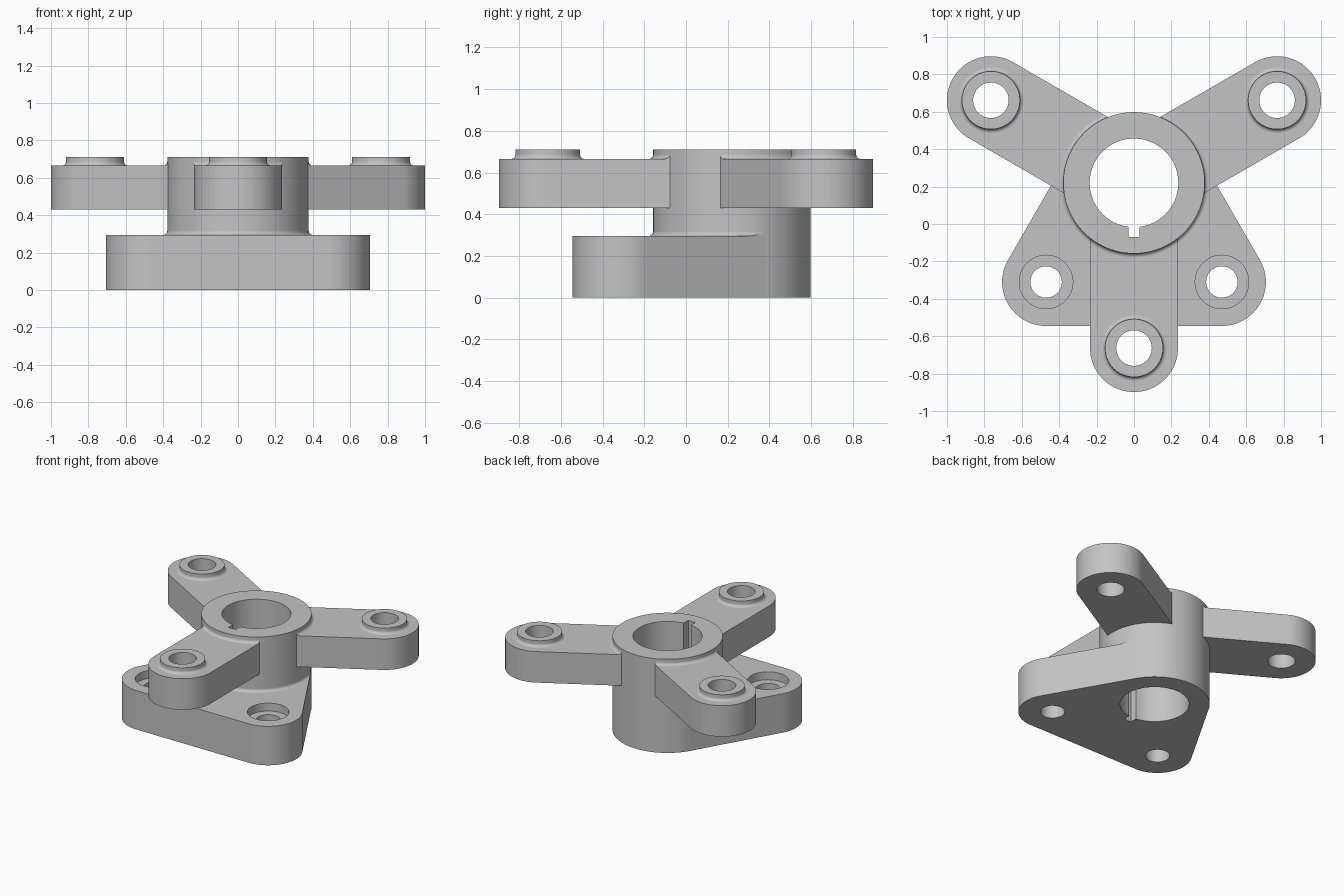
import bpy, bmesh, math
from mathutils import Vector
from mathutils.geometry import convex_hull_2d

if "Cube" in bpy.data.objects:
    bpy.data.objects.remove(bpy.data.objects["Cube"])

HUB = (0.0, 0.22)
HUB_R, BORE_R = 0.378, 0.237
ARM_R, ARM_LEN = 0.235, 0.8833
BASE_TOP, ARM_LOW, ARM_TOP, TOP = 0.295, 0.43, 0.665, 0.71
FILLET = 0.022
N = 96

grey = bpy.data.materials.new("cast_grey")
grey.diffuse_color = (0.55, 0.55, 0.55, 1)
grey.use_nodes = True
grey.node_tree.nodes["Principled BSDF"].inputs["Base Color"].default_value = grey.diffuse_color


def make_object(name, bm):
    bmesh.ops.recalc_face_normals(bm, faces=bm.faces[:])
    mesh = bpy.data.meshes.new(name)
    bm.to_mesh(mesh)
    bm.free()
    mesh.materials.append(grey)
    ob = bpy.data.objects.new(name, mesh)
    bpy.context.collection.objects.link(ob)
    return ob


def circle(c, r, n=N):
    return [Vector((c[0] + r * math.cos(2 * math.pi * i / n),
                    c[1] + r * math.sin(2 * math.pi * i / n))) for i in range(n)]


def hull(*discs):
    pts = [p for c, r in discs for p in circle(c, r)]
    return [pts[i] for i in convex_hull_2d(pts)]


def prism(name, outline, z0, z1):
    bm = bmesh.new()
    low = [bm.verts.new((p[0], p[1], z0)) for p in outline]
    high = [bm.verts.new((p[0], p[1], z1)) for p in outline]
    bm.faces.new(low)
    bm.faces.new(high)
    k = len(low)
    for i in range(k):
        j = (i + 1) % k
        bm.faces.new((low[i], low[j], high[j], high[i]))
    return make_object(name, bm)


def cylinder(name, c, r, z0, z1):
    return prism(name, circle(c, r), z0, z1)


def fillet_ring(name, c, r, z, f=FILLET, inner=0.04):
    """Solid ring with a concave quarter-round outer corner."""
    prof = [(r - inner, z - 0.01), (r + f, z - 0.01)]
    for i in range(7):
        a = math.pi / 2 * i / 6
        prof.append((r + f - f * math.sin(a), z + f - f * math.cos(a)))
    prof.append((r - inner, z + f))
    bm = bmesh.new()
    rings = []
    for i in range(N):
        t = 2 * math.pi * i / N
        rings.append([bm.verts.new((c[0] + p * math.cos(t), c[1] + p * math.sin(t), h))
                      for p, h in prof])
    k = len(prof)
    for i in range(N):
        a, b = rings[i], rings[(i + 1) % N]
        for j in range(k):
            m = (j + 1) % k
            bm.faces.new((a[j], a[m], b[m], b[j]))
    return make_object(name, bm)


def combine(target, tool, operation):
    mod = target.modifiers.new("bool", 'BOOLEAN')
    mod.operation, mod.solver, mod.object = operation, 'EXACT', tool
    bpy.context.view_layer.objects.active = target
    bpy.ops.object.modifier_apply(modifier=mod.name)
    bpy.data.objects.remove(tool, do_unlink=True)


# hub
body = cylinder("hub_bracket", HUB, HUB_R, 0, TOP)

# triangular base flange, with its fillet against the hub
feet = [(s * 0.47, -0.31) for s in (-1, 1)]
flange = [(f, ARM_R) for f in feet]
combine(body, prism("base_flange", hull((HUB, HUB_R - 0.001), *flange), 0, BASE_TOP), 'UNION')
ring = fillet_ring("base_fillet", HUB, HUB_R, BASE_TOP)
inset = [(f, ARM_R - 0.001) for f in feet]
combine(ring, prism("base_clip", hull((HUB, HUB_R - 0.002), *inset), 0, 1), 'INTERSECT')
combine(body, ring, 'UNION')

# three arms with raised bosses and fillets
ends = []
for deg in (30, 150, 270):
    a = math.radians(deg)
    end = (HUB[0] + ARM_LEN * math.cos(a), HUB[1] + ARM_LEN * math.sin(a))
    ends.append(end)
    combine(body, prism("arm", hull((HUB, ARM_R), (end, ARM_R)), ARM_LOW, ARM_TOP), 'UNION')
    ring = fillet_ring("arm_fillet", HUB, HUB_R, ARM_TOP)
    combine(ring, prism("arm_clip", hull((end, ARM_R - 0.0005),
                                         ((HUB[0] + 0.25 * math.cos(a), HUB[1] + 0.25 * math.sin(a)),
                                          ARM_R - 0.0005)), 0, 1), 'INTERSECT')
    combine(body, ring, 'UNION')
    boss = cylinder("boss", end, 0.155, ARM_TOP - 0.03, TOP)
    combine(boss, fillet_ring("boss_fillet", end, 0.155, ARM_TOP), 'UNION')
    combine(body, boss, 'UNION')

# bore, keyway and bolt holes
combine(body, cylinder("bore", HUB, BORE_R, -1, 2), 'DIFFERENCE')
key = [(-0.03, -0.07), (0.03, -0.07), (0.03, 0.1), (-0.03, 0.1)]
combine(body, prism("keyway", key, -1, 2), 'DIFFERENCE')
for end in ends:
    combine(body, cylinder("arm_hole", end, 0.095, 0.36, 2), 'DIFFERENCE')
for f in feet:
    combine(body, cylinder("base_hole", f, 0.084, -1, 0.35), 'DIFFERENCE')
    combine(body, cylinder("counterbore", f, 0.143, BASE_TOP - 0.06, 0.36), 'DIFFERENCE')

# smooth round walls, crisp edges
bpy.ops.object.select_all(action='DESELECT')
body.select_set(True)
bpy.context.view_layer.objects.active = body
bpy.ops.object.shade_smooth_by_angle(angle=math.radians(30))
wn = body.modifiers.new("flat_faces", 'WEIGHTED_NORMAL')
wn.keep_sharp = True
